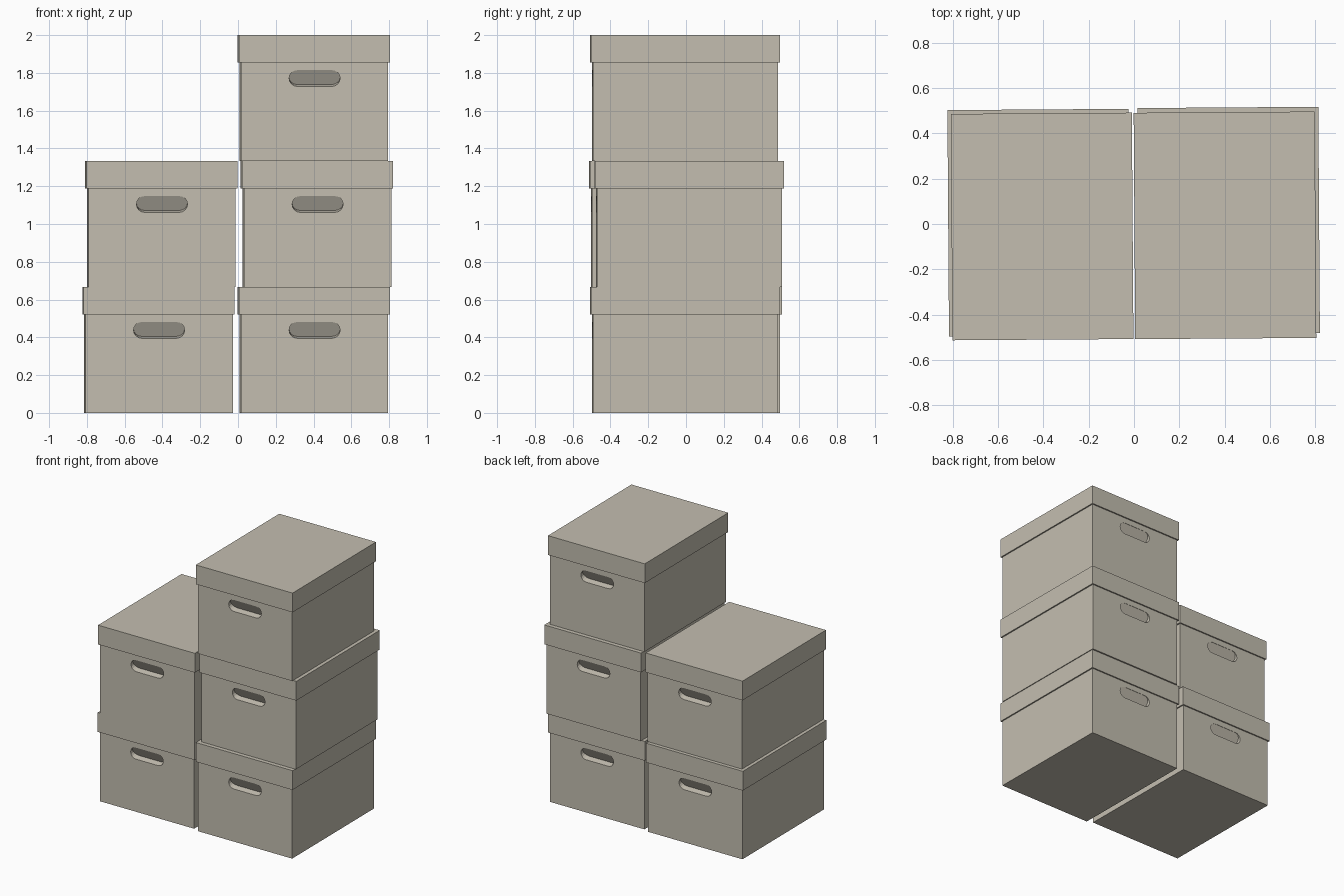
import bpy, bmesh, math
from mathutils import Matrix

if "Cube" in bpy.data.objects:
    bpy.data.objects.remove(bpy.data.objects["Cube"])

BODY = (0.78, 0.98, 0.522)
LID = (0.80, 1.0, 0.1447)
HANDLE_W, HANDLE_H, HANDLE_Z = 0.27, 0.086, 0.438
TILT = math.radians(28)

card = bpy.data.materials.new("grey_beige_cardboard")
card.diffuse_color = (0.55, 0.515, 0.435, 1)
card.use_nodes = True
card.node_tree.nodes["Principled BSDF"].inputs["Base Color"].default_value = card.diffuse_color


def box_bmesh(size, z0):
    bm = bmesh.new()
    m = Matrix.Translation((0, 0, z0 + size[2] / 2)) @ Matrix.Diagonal((*size, 1))
    bmesh.ops.create_cube(bm, size=1, matrix=m)
    return bm


def to_mesh(bm, name):
    bmesh.ops.recalc_face_normals(bm, faces=bm.faces)
    me = bpy.data.meshes.new(name)
    bm.to_mesh(me)
    bm.free()
    me.materials.append(card)
    return me


def handle_outline(n=8):
    # rounded slot, counter-clockwise in x, z
    r = HANDLE_H / 2
    pts = []
    for side, start in ((1, -90), (-1, 90)):
        for i in range(n + 1):
            a = math.radians(start + 180 * i / n)
            pts.append((side * (HANDLE_W / 2 - r) + r * math.cos(a), HANDLE_Z + r * math.sin(a)))
    return pts


def cut_handle(bm, s):
    # replace the end wall at y = s * depth / 2 with a slotted wall and a pushed-in flap
    bm.normal_update()
    wall = next(f for f in bm.faces if f.normal.y * s > 0.9)
    rim = list(wall.edges)
    bmesh.ops.delete(bm, geom=[wall], context='FACES_ONLY')
    y, top = s * BODY[1] / 2, HANDLE_Z + HANDLE_H / 2
    outer, inner = [], []
    for x, z in handle_outline():
        d = top - z
        outer.append(bm.verts.new((x, y, z)))
        inner.append(bm.verts.new((x, y - s * (0.002 + d * math.sin(TILT)), top - d * math.cos(TILT))))
    n = len(outer)
    slot = [bm.edges.new((outer[i], outer[(i + 1) % n])) for i in range(n)]
    bmesh.ops.triangle_fill(bm, edges=rim + slot, use_beauty=True, normal=(0, s, 0))
    for i in range(n):
        j = (i + 1) % n
        bm.faces.new((outer[i], outer[j], inner[j], inner[i]))
    bm.faces.new(inner)


# shared box body with a handle at both ends
bm = box_bmesh(BODY, 0)
for s in (-1, 1):
    cut_handle(bm, s)
body_mesh = to_mesh(bm, "box_body")
lid_mesh = to_mesh(box_bmesh(LID, BODY[2]), "box_lid")

# stacked boxes: name, x, y, level
boxes = [
    ("bottom_left", -0.421, 0.006, 0),
    ("bottom_right", 0.402, -0.006, 0),
    ("middle_left", -0.406, -0.011, 1),
    ("middle_right", 0.418, 0.015, 1),
    ("top_right", 0.402, -0.006, 2),
]
for name, x, y, level in boxes:
    for part, me in (("body", body_mesh), ("lid", lid_mesh)):
        ob = bpy.data.objects.new(f"{name}_box_{part}", me)
        ob.location = (x, y, level * 2 / 3)
        ob.rotation_euler.z = math.radians(0.4)
        bpy.context.collection.objects.link(ob)
